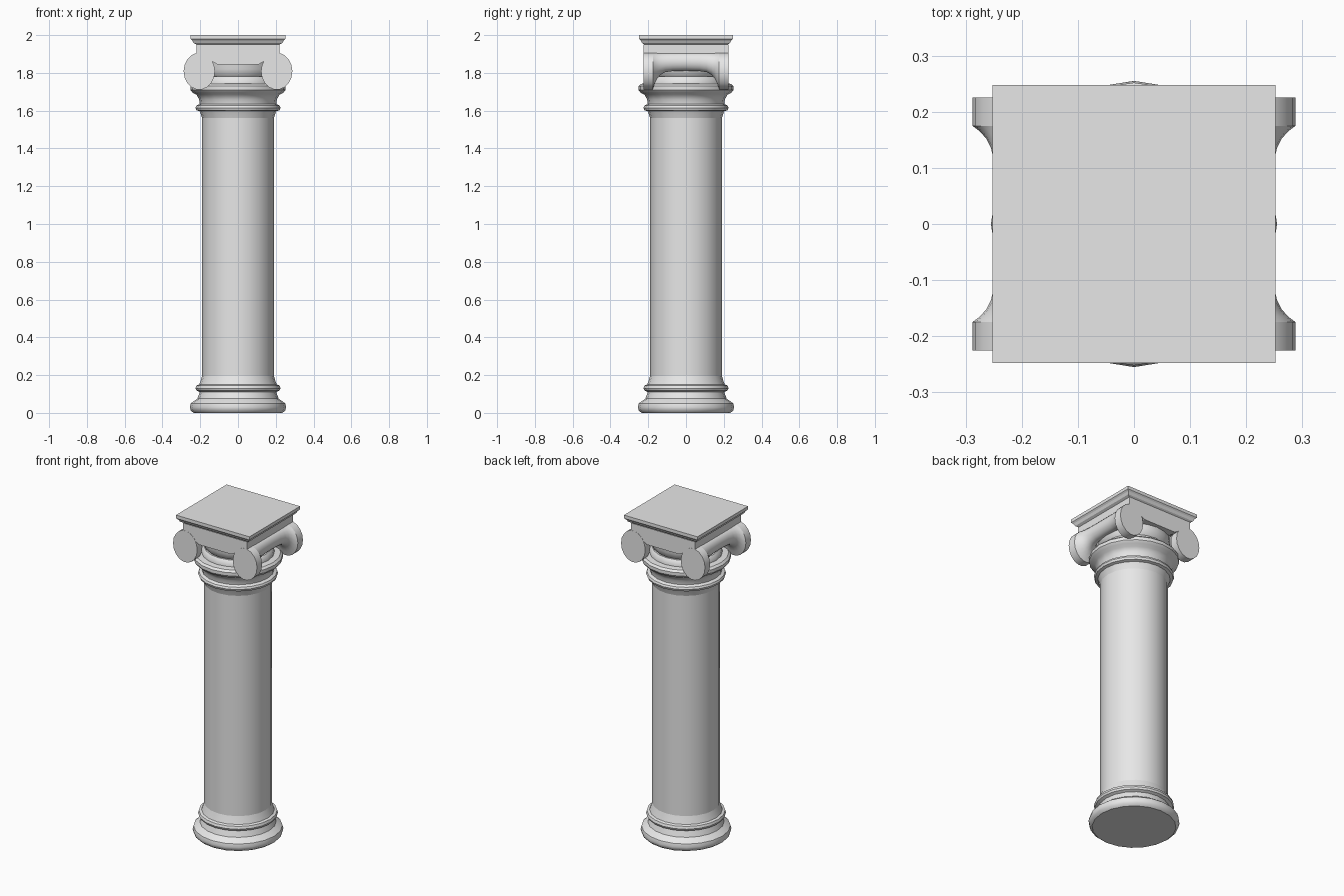
import bpy, bmesh
from math import sin, cos, pi

if "Cube" in bpy.data.objects:
    bpy.data.objects.remove(bpy.data.objects["Cube"])

stone = bpy.data.materials.new("pale grey stone")
stone.use_nodes = True
stone.diffuse_color = (0.8, 0.8, 0.8, 1)
stone.node_tree.nodes["Principled BSDF"].inputs["Base Color"].default_value = (0.8, 0.8, 0.8, 1)


def finish(name, bm, smooth=True):
    bmesh.ops.recalc_face_normals(bm, faces=bm.faces)
    mesh = bpy.data.meshes.new(name)
    bm.to_mesh(mesh)
    bm.free()
    mesh.materials.append(stone)
    ob = bpy.data.objects.new(name, mesh)
    bpy.context.collection.objects.link(ob)
    if smooth:
        bpy.ops.object.select_all(action="DESELECT")
        ob.select_set(True)
        bpy.context.view_layer.objects.active = ob
        bpy.ops.object.shade_smooth_by_angle(angle=pi / 5)
    return ob


def loft(name, rings, smooth=True):
    """Skin a list of equal-length point rings and cap both ends."""
    bm = bmesh.new()
    loops = [[bm.verts.new(p) for p in ring] for ring in rings]
    n = len(loops[0])
    for a, b in zip(loops, loops[1:]):
        for i in range(n):
            j = (i + 1) % n
            bm.faces.new((a[i], a[j], b[j], b[i]))
    bm.faces.new(loops[0])
    bm.faces.new(loops[-1])
    return finish(name, bm, smooth)


def lathe(name, profile, sides=20):
    return loft(name, [[(r * cos(2 * pi * i / sides), r * sin(2 * pi * i / sides), z)
                        for i in range(sides)] for r, z in profile])


def square_stack(name, profile):
    return loft(name, [[(sx * x, sy * y, z) for sx, sy in ((-1, -1), (1, -1), (1, 1), (-1, 1))]
                       for x, y, z in profile], False)


# Turned parts
lathe("base_moulding", [(0.235, 0), (0.25, 0.012), (0.255, 0.03), (0.25, 0.05), (0.233, 0.063),
                        (0.215, 0.075), (0.203, 0.11), (0.22, 0.118), (0.225, 0.13),
                        (0.22, 0.145), (0.205, 0.15), (0.198, 0.17), (0.19, 0.195)])
lathe("shaft", [(0.19, 0.19), (0.19, 1.565)])
lathe("capital_moulding", [(0.19, 1.56), (0.198, 1.585), (0.203, 1.597), (0.22, 1.602),
                           (0.225, 1.615), (0.22, 1.627), (0.203, 1.635), (0.206, 1.66),
                           (0.22, 1.685), (0.24, 1.695), (0.252, 1.71), (0.252, 1.73),
                           (0.24, 1.742), (0.205, 1.745), (0.203, 1.765), (0.19, 1.78)])
lathe("echinus", [(0.175, 1.775), (0.19, 1.79), (0.2, 1.82), (0.205, 1.91)])

# Square slab and block on top
square_stack("abacus", [(0.22, 0.22, 1.95), (0.235, 0.232, 1.958), (0.243, 0.24, 1.972),
                        (0.252, 0.248, 1.98), (0.252, 0.248, 2.0)])
square_stack("capital_block", [(0.22, 0.22, 1.9), (0.22, 0.22, 1.952)])

# Scroll faces, front and back
TOP, CX = 1.907, 0.205
half = [(0.11, 1.845), (0.135, 1.86), (0.155, 1.869), (0.18, 1.872), (0.22, 1.875), (0.22, 1.95)]
outline = half + [(-x, z) for x, z in reversed(half)]
for side, label in ((-1, "front"), (1, "back")):
    loft(label + "_scroll_plate", [[(x, side * y, z) for x, z in outline] for y in (0.175, 0.224)], False)


def ellipse(x, z, rx, rz, y, sides=18):
    return [(x + rx * cos(2 * pi * i / sides), y, z + rz * sin(2 * pi * i / sides))
            for i in range(sides)]


# Round scroll ends, joined by waisted bolsters
flare = [(0.175, 1.0), (0.165, 0.84), (0.152, 0.7), (0.135, 0.6), (0.11, 0.53), (0.07, 0.5), (0, 0.49)]
flare += [(-y, s) for y, s in reversed(flare[:-1])]
for sx, label in ((1, "left"), (-1, "right")):
    for sy, end in ((-1, "front"), (1, "back")):
        loft(f"{label}_{end}_scroll", [ellipse(sx * CX, TOP - 0.098, 0.083, 0.098, sy * y)
                                       for y in (0.175, 0.225)])
    loft(label + "_bolster", [ellipse(sx * CX, TOP - 0.098 * s, 0.083 * s, 0.098 * s, y)
                              for y, s in flare])
